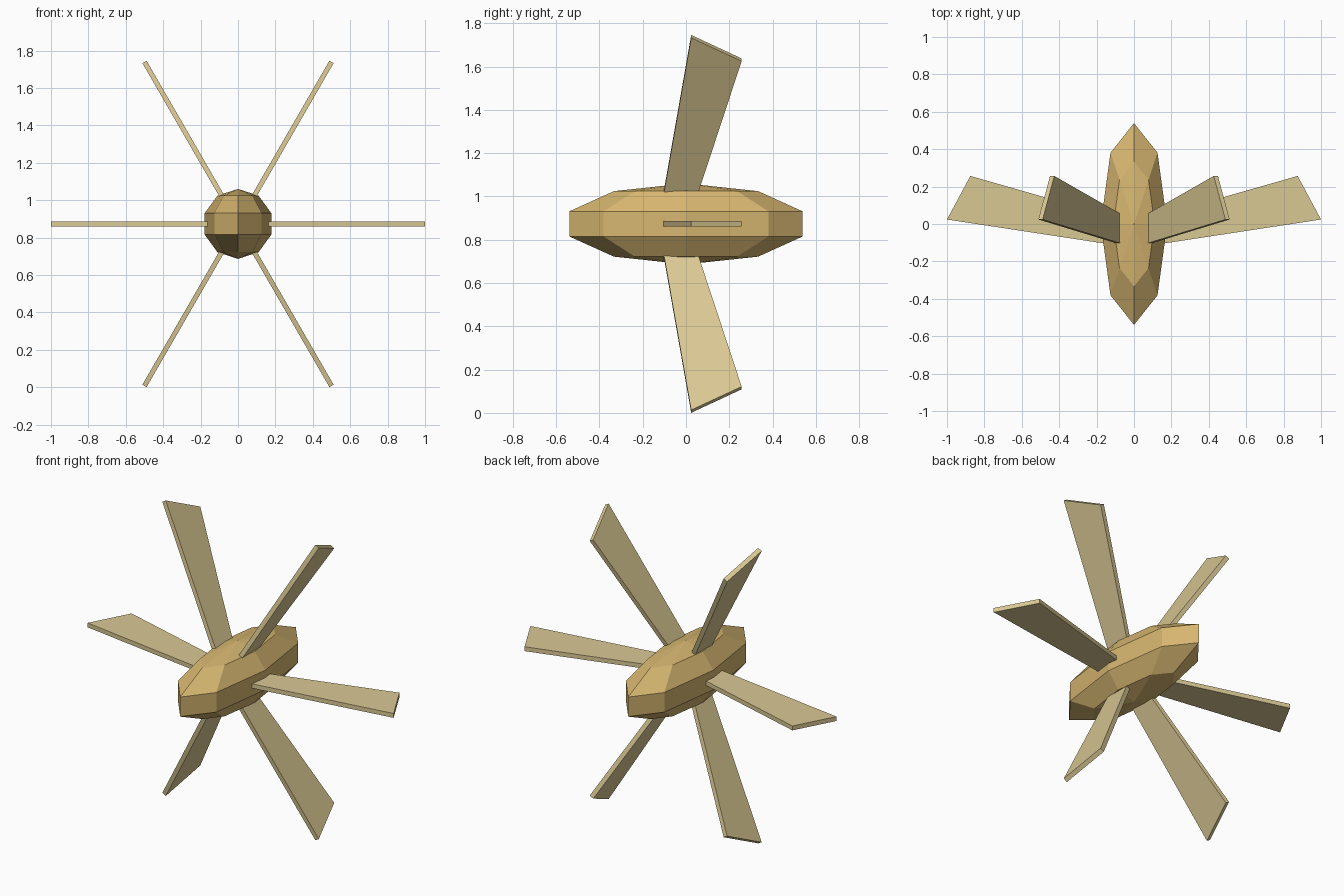
import bpy, bmesh, math
from mathutils import Matrix

if "Cube" in bpy.data.objects:
    bpy.data.objects.remove(bpy.data.objects["Cube"])

CENTRE_Z = 0.873


def material(name, colour):
    m = bpy.data.materials.new(name)
    m.diffuse_color = (*colour, 1)
    m.use_nodes = True
    m.node_tree.nodes["Principled BSDF"].inputs["Base Color"].default_value = m.diffuse_color
    return m


def add_object(name, bm, mat):
    bmesh.ops.recalc_face_normals(bm, faces=bm.faces)
    mesh = bpy.data.meshes.new(name)
    bm.to_mesh(mesh)
    bm.free()
    mesh.materials.append(mat)
    ob = bpy.data.objects.new(name, mesh)
    ob.location.z = CENTRE_Z
    bpy.context.collection.objects.link(ob)
    return ob


hub_tan = material("hub tan", (0.67, 0.465, 0.162))
blade_straw = material("blade straw", (0.70, 0.58, 0.295))

# Hub: low-poly sphere stretched front to back
bm = bmesh.new()
bmesh.ops.create_uvsphere(bm, u_segments=8, v_segments=5, radius=1)
bmesh.ops.scale(bm, vec=(0.187, 0.567, 0.187), verts=bm.verts)
add_object("hub", bm, hub_tan)

# Blades: flared, swept-back plates fanned around the y axis
PROFILE = [(0.14, -0.107), (1.0, 0.024), (0.875, 0.257), (0.14, 0.047)]
THICKNESS = 0.026
for i in range(6):
    bm = bmesh.new()
    face = bm.faces.new([bm.verts.new((x, y, -THICKNESS / 2)) for x, y in PROFILE])
    ext = bmesh.ops.extrude_face_region(bm, geom=[face])
    top = [g for g in ext["geom"] if isinstance(g, bmesh.types.BMVert)]
    bmesh.ops.translate(bm, vec=(0, 0, THICKNESS), verts=top)
    bm.transform(Matrix.Rotation(math.radians(60 * i), 4, 'Y'))
    add_object(f"blade_{i + 1}", bm, blade_straw)
